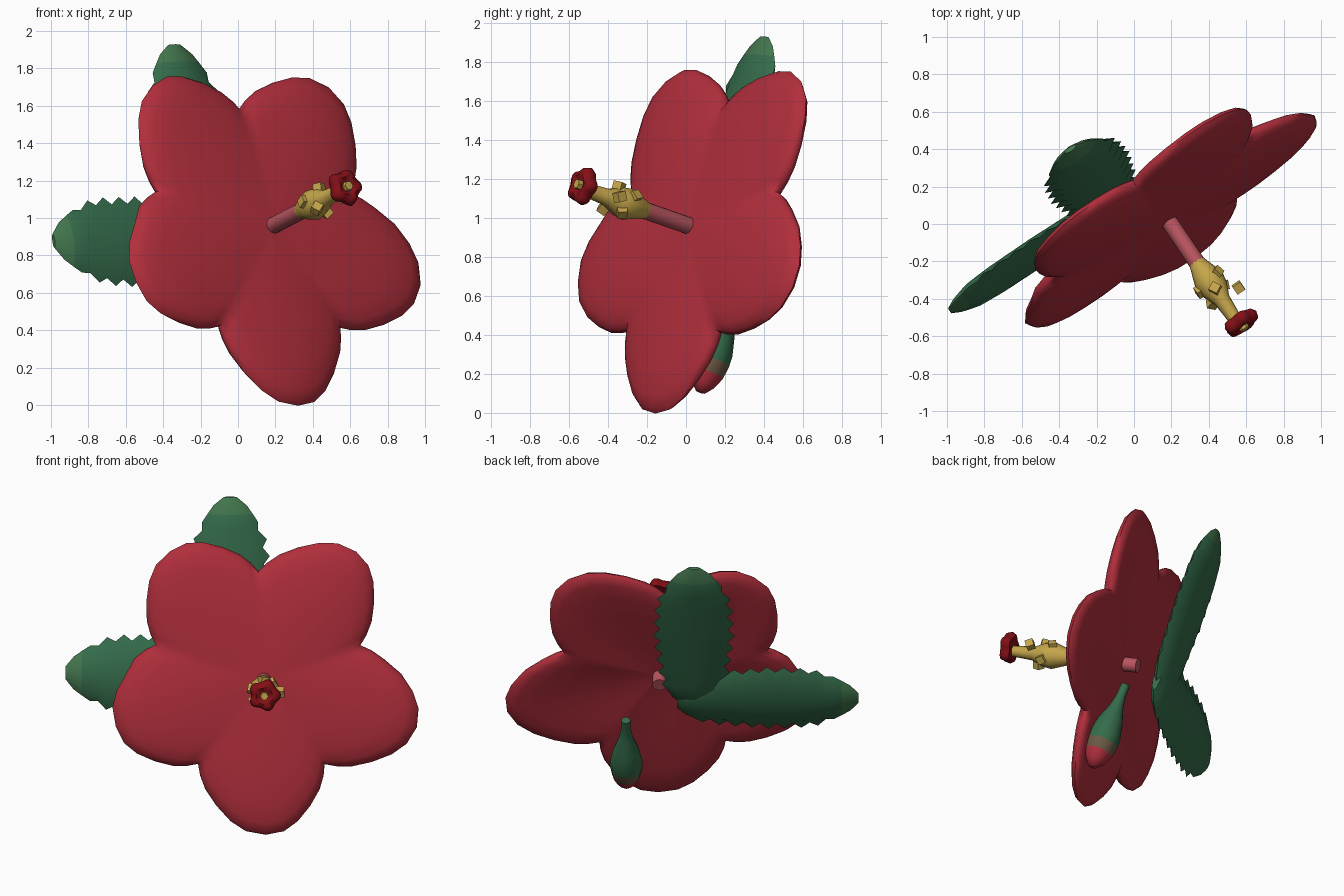
import bpy, bmesh, math
from mathutils import Matrix, Vector

if "Cube" in bpy.data.objects:
    bpy.data.objects.remove(bpy.data.objects["Cube"])

# Flower frame: u across, v up, n out of the bloom
u = Vector((0.83, 0.56, 0)).normalized()
n = Vector((0.54, -0.80, 0.28))
n = (n - u * n.dot(u)).normalized()
v = n.cross(u)
FRAME = Matrix.Translation((0.17, 0.04, 0.95)) @ Matrix((u, v, n)).transposed().to_4x4()


def mat(name, rgb):
    m = bpy.data.materials.new(name)
    m.diffuse_color = (*rgb, 1)
    m.use_nodes = True
    m.node_tree.nodes["Principled BSDF"].inputs["Base Color"].default_value = m.diffuse_color
    return m


RED = mat("petal_red", (0.44, 0.028, 0.045))
DARK = mat("stigma_red", (0.23, 0.005, 0.008))
PINK = mat("pink", (0.48, 0.09, 0.115))
YELLOW = mat("pollen_yellow", (0.56, 0.38, 0.07))
GREEN = mat("leaf_green", (0.035, 0.15, 0.07))
LIGHT = mat("leaf_tip_green", (0.055, 0.18, 0.075))
BROWN = mat("bud_blend", (0.15, 0.10, 0.06))


def finish(name, bm, mats, angle=40, local=Matrix.Identity(4)):
    bmesh.ops.recalc_face_normals(bm, faces=bm.faces)
    me = bpy.data.meshes.new(name)
    bm.to_mesh(me)
    bm.free()
    for m in mats:
        me.materials.append(m)
    me.transform(FRAME @ local)
    ob = bpy.data.objects.new(name, me)
    bpy.context.collection.objects.link(ob)
    bpy.context.view_layer.objects.active = ob
    ob.select_set(True)
    if angle:
        bpy.ops.object.shade_smooth_by_angle(angle=math.radians(angle))
    ob.select_set(False)
    return ob


def loft(rings, bands=None):
    """Skin a list of closed rings; capped at both ends."""
    bm = bmesh.new()
    vs = [[bm.verts.new(p) for p in r] for r in rings]
    k = len(vs[0])
    for i in range(len(vs) - 1):
        for j in range(k):
            f = bm.faces.new((vs[i][j], vs[i][(j + 1) % k],
                              vs[i + 1][(j + 1) % k], vs[i + 1][j]))
            f.material_index = bands[i] if bands else 0
    for ring, b in ((vs[0], 0), (vs[-1], -1)):
        f = bm.faces.new(ring)
        f.material_index = bands[b] if bands else 0
    return bm


def lathe(profile, sides, bands=None):
    """profile: (radius, height) pairs around the local n axis."""
    return loft([[(r * math.cos(math.tau * j / sides), r * math.sin(math.tau * j / sides), h)
                  for j in range(sides)] for r, h in profile], bands)


# Five joined petals: one half-petal outline (angle from tip, radius), mirrored and repeated
half = [(0, .985), (7, .97), (13, .925), (20, .855), (27, .785), (32, .725), (36, .67)]
outline = []
for p in range(5):
    tip = 270 + 72 * p
    for a, r in [(-a, r) for a, r in half[:0:-1]] + half[:-1]:
        outline.append((math.radians(tip + a), r, a))


def petal_ring(frac, thick):
    pts = []
    for th, r, a in outline:
        x, y = r * frac * math.cos(th), r * frac * math.sin(th)
        wave = 0.008 * frac * math.cos(math.radians(a * 5))
        shift = (.015 if y < .1 else -.01) - .03 * abs(a) / 36
        bend = -.005 - .03 * frac * frac - .03 * x - .02 * max(0, y)
        pts.append((x + shift * frac, y, thick + wave + bend))
    return pts


prof = [(.08, .045), (.35, .05), (.6, .055), (.8, .052), (.92, .042), (.98, .024)]
rings = [petal_ring(f, -t) for f, t in prof] + [petal_ring(1, 0)] \
    + [petal_ring(f, t) for f, t in prof[::-1]]
finish("petals", loft(rings), [RED], 60)

# Stamen column, pollen swelling and small anthers
finish("stamen_stem", lathe([(.045, -.14), (.045, .33)], 12), [PINK])
finish("pollen_column", lathe([(.045, .31), (.065, .37), (.085, .43), (.075, .49),
                               (.045, .56), (.035, .70)], 10), [YELLOW])
for i in range(6):
    a = i * 2.4 + .6
    r = .07 if i < 5 else .11
    bm = bmesh.new()
    bmesh.ops.create_cube(bm, size=.05)
    place = Matrix.Translation((r * math.cos(a), r * math.sin(a), .43 + .025 * i)) \
        @ Matrix.Rotation(a, 4, 'Z') @ Matrix.Rotation(.5, 4, 'X')
    finish("anther", bm, [YELLOW], 0, place)

# Five-lobed stigma with yellow centre
rings = []
for f, h in [(.35, .70), (.85, .69), (1, .715), (.9, .75), (.6, .76), (.35, .74)]:
    rings.append([((.094 + .01 * math.cos(5 * t)) * f * math.cos(t),
                   (.094 + .01 * math.cos(5 * t)) * f * math.sin(t), h)
                  for t in (math.tau * j / 30 for j in range(30))])
finish("stigma", loft(rings), [DARK], 60, Matrix.Translation((.015, .01, .005)))
finish("stigma_centre", lathe([(.03, .72), (.025, .77)], 6), [YELLOW], 0,
       Matrix.Translation((.015, .01, 0)))


# Serrated leaves, lying along local +x
def width(t):
    keys = [(0, .08), (.06, .15), (.2, .20), (.5, .235), (.72, .225), (.85, .185), (.95, .11), (1, .04)]
    for (a, wa), (b, wb) in zip(keys, keys[1:]):
        if t <= b:
            return wa + (wb - wa) * (t - a) / (b - a)


def leaf(name, length, base, angle, curl):
    steps = 22
    rings, bands = [], []
    for i in range(steps + 1):
        t = i / steps
        w = width(t)
        toothed = 3 <= i <= 18
        edge = w + (.02 if i % 2 else -.02) * toothed
        th = .055 * min(1, w / .17)
        sec = [(edge, 0), (w * .7, th * .65), (0, th), (-w * .7, th * .65),
               (-edge, 0), (-w * .7, -th * .65), (0, -th), (w * .7, -th * .65)]
        rings.append([(t * length, y, z - curl * t) for y, z in sec])
        bands.append(1 if t > .9 else 0)
    local = Matrix.Translation(base) @ Matrix.Rotation(math.radians(angle), 4, 'Z')
    finish(name, loft(rings, bands), [GREEN, LIGHT], 45, local)


leaf("side_leaf", 1.13, (-.11, -.02, -.24), 179.3, 0)
leaf("upper_leaf", 1.16, (-.215, -.06, -.24), 90.3, .05)

# Hanging bud behind the lower petal
bud = [(.028, 0), (.03, .08), (.045, .16), (.08, .26), (.1, .36), (.1, .42),
       (.088, .49), (.06, .55), (.025, .59)]
finish("bud", lathe(bud, 12, [0, 0, 0, 0, 0, 1, 2, 2]), [GREEN, BROWN, RED], 50,
       Matrix.Translation((.21, -.25, -.19)) @ Matrix.Rotation(math.radians(85), 4, 'X'))
